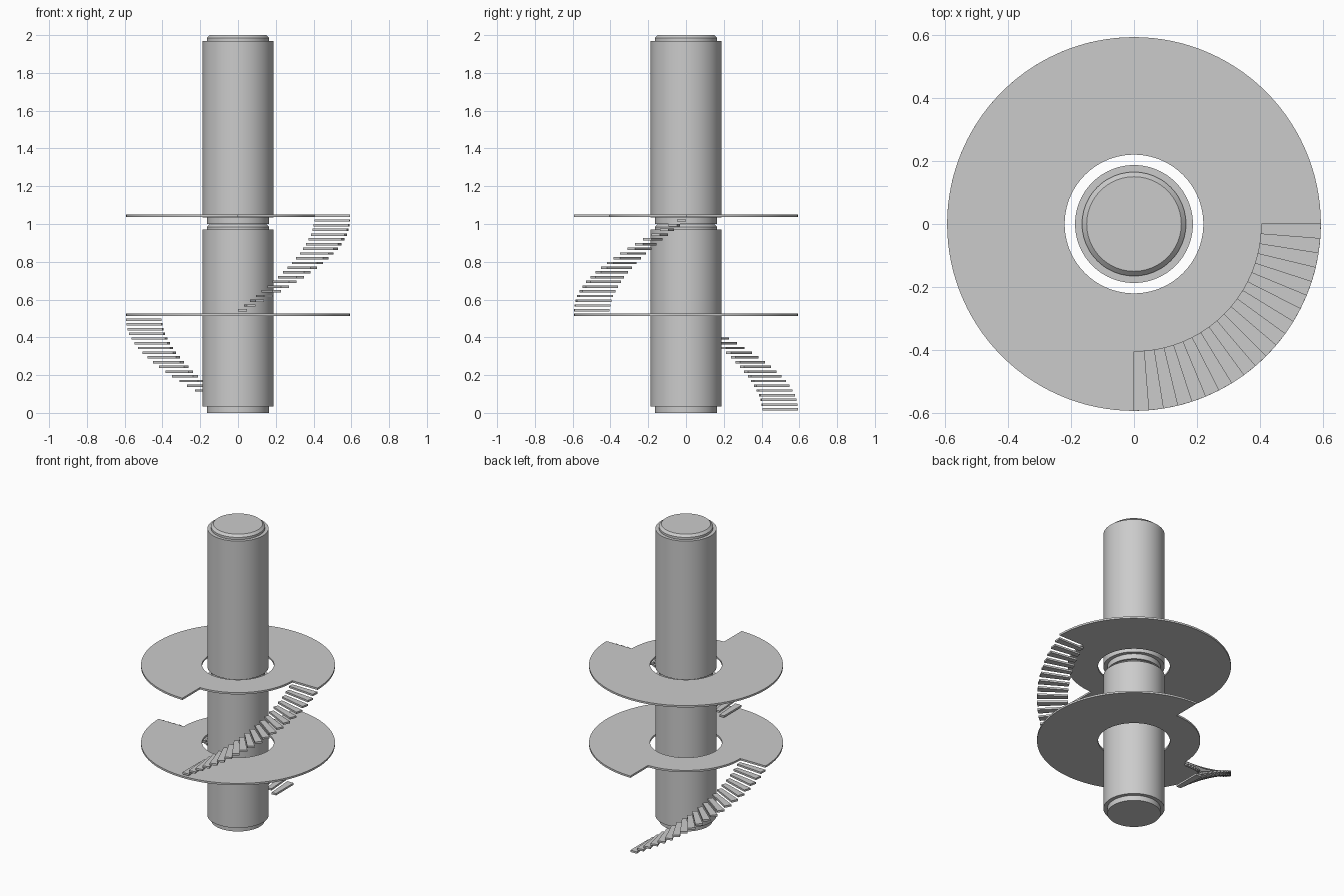
import bpy, bmesh
from math import sin, cos, radians, pi

if "Cube" in bpy.data.objects:
    bpy.data.objects.remove(bpy.data.objects["Cube"])

R_HOLE, R_STAIR, R_OUT = 0.22, 0.405, 0.593
THICK, RISE, STEPS = 0.0125, 0.025, 20


def finish(name, bm):
    bmesh.ops.recalc_face_normals(bm, faces=bm.faces)
    mesh = bpy.data.meshes.new(name)
    bm.to_mesh(mesh)
    bm.free()
    obj = bpy.data.objects.new(name, mesh)
    bpy.context.collection.objects.link(obj)
    bpy.ops.object.select_all(action='DESELECT')
    obj.select_set(True)
    bpy.context.view_layer.objects.active = obj
    bpy.ops.object.shade_smooth_by_angle(angle=radians(25))
    return obj


def thicken(bm, height):
    ret = bmesh.ops.extrude_face_region(bm, geom=list(bm.faces), use_keep_orig=True)
    verts = [g for g in ret["geom"] if isinstance(g, bmesh.types.BMVert)]
    bmesh.ops.translate(bm, verts=verts, vec=(0, 0, height))


# Column segment: lathed profile with stepped foot and chamfered collar
def column(name, z0, n=96):
    profile = [(0.163, 0), (0.163, 0.035), (0.187, 0.035), (0.187, 0.97),
               (0.165, 0.97), (0.165, 0.985), (0.15, 1.0)]
    bm = bmesh.new()
    rings = [[bm.verts.new((r * cos(2 * pi * i / n), r * sin(2 * pi * i / n), z0 + z))
              for i in range(n)] for r, z in profile]
    for a, b in zip(rings, rings[1:]):
        for i in range(n):
            j = (i + 1) % n
            bm.faces.new((a[i], a[j], b[j], b[i]))
    bm.faces.new(rings[0][::-1])
    bm.faces.new(rings[-1])
    finish(name, bm)


# Ring floor with a quarter notch (start angle in degrees) for the stairs
def floor(name, top, notch, n=120):
    bm = bmesh.new()
    rings = [[bm.verts.new((r * cos(radians(notch) + 2 * pi * i / n),
                            r * sin(radians(notch) + 2 * pi * i / n), top - THICK))
              for i in range(n)] for r in (R_HOLE, R_STAIR, R_OUT)]
    for k in range(2):
        for i in range(n):
            if k == 1 and i < n // 4:
                continue
            j = (i + 1) % n
            bm.faces.new((rings[k][i], rings[k + 1][i], rings[k + 1][j], rings[k][j]))
    bmesh.ops.delete(bm, geom=[v for v in bm.verts if not v.link_faces], context='VERTS')
    thicken(bm, THICK)
    finish(name, bm)


# Quarter-turn flight of separate floating wedge treads
def flight(name, base, start):
    bm = bmesh.new()
    da = radians(90 / STEPS)
    for s in range(STEPS):
        a = radians(start) + s * da
        z = base + (s + 1) * RISE
        pts = [(R_STAIR, a), (R_OUT, a), (R_OUT, a + da), (R_STAIR, a + da)]
        low, high = [[bm.verts.new((r * cos(t), r * sin(t), h)) for r, t in pts]
                     for h in (z - THICK, z)]
        bm.faces.new(low[::-1])
        bm.faces.new(high)
        for i in range(4):
            j = (i + 1) % 4
            bm.faces.new((low[i], low[j], high[j], high[i]))
    finish(name, bm)


level = (STEPS + 1) * RISE
for k, label in enumerate(("lower", "upper")):
    column(label + "_column", k * 1.0)
    flight(label + "_stairs", k * level, 90 + 180 * k)
    floor(label + "_floor", (k + 1) * level, 90 + 180 * k)
